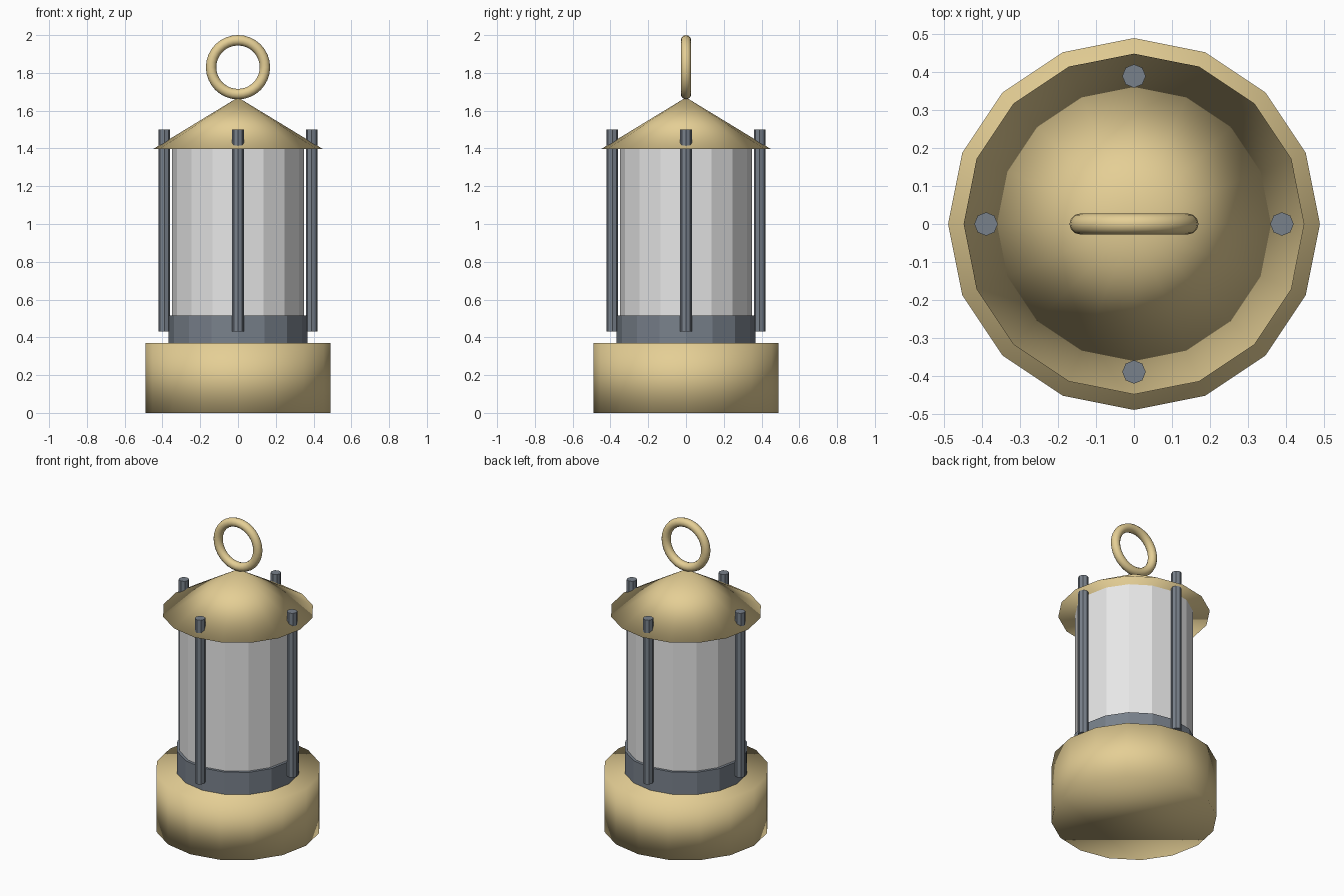
import bpy
import math

cube = bpy.data.objects.get("Cube")
if cube:
    bpy.data.objects.remove(cube, do_unlink=True)


def make_material(name, rgb):
    mat = bpy.data.materials.new(name)
    mat.use_nodes = True
    color = (*rgb, 1.0)
    mat.diffuse_color = color
    mat.node_tree.nodes["Principled BSDF"].inputs["Base Color"].default_value = color
    return mat


brass = make_material("brass", (0.78, 0.62, 0.30))
iron = make_material("dark iron", (0.19, 0.22, 0.26))
glass = make_material("pale glass", (0.80, 0.80, 0.80))


def finish(name, mat, smooth):
    obj = bpy.context.object
    obj.name = name
    obj.data.materials.append(mat)
    if smooth:
        bpy.ops.object.shade_smooth()
    else:
        bpy.ops.object.shade_flat()
    return obj


def column(name, mat, radius, bottom, top, sides=16, tip=None, x=0, y=0, smooth=False):
    """Upright prism, or a cone when a tip radius is given."""
    bpy.ops.mesh.primitive_cone_add(
        vertices=sides, radius1=radius, radius2=radius if tip is None else tip,
        depth=top - bottom, location=(x, y, (bottom + top) / 2))
    return finish(name, mat, smooth)


# Body: base, collar, glass chimney and conical roof
column("base", brass, 0.49, 0.0, 0.37, smooth=True)
column("collar", iron, 0.367, 0.37, 0.515)
column("glass_chimney", glass, 0.35, 0.515, 1.41)
column("roof", brass, 0.449, 1.397, 1.67, tip=0, smooth=True)

# Four guard rods around the glass, passing through the roof
for i, side in enumerate(("left", "back", "right", "front")):
    angle = i * math.pi / 2
    column(side + "_rod", iron, 0.031, 0.43, 1.5, sides=8,
           x=0.39 * math.cos(angle), y=0.39 * math.sin(angle))

# Hanging ring
bpy.ops.mesh.primitive_torus_add(
    major_segments=32, minor_segments=12, major_radius=0.1425, minor_radius=0.0275,
    location=(0, 0, 1.83), rotation=(math.pi / 2, 0, 0))
finish("hanging_ring", brass, True)
